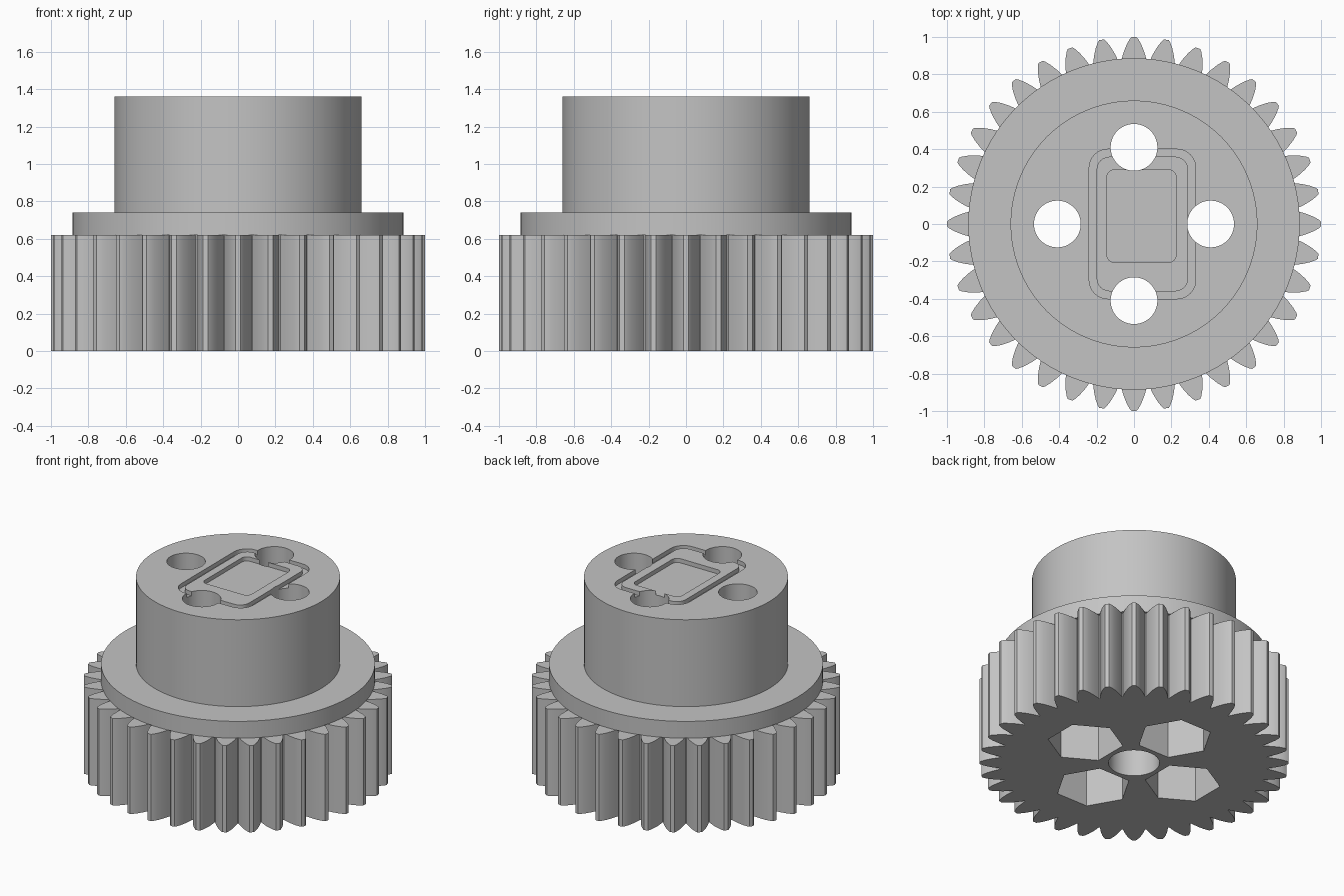
import bpy, bmesh
from math import sin, cos, pi, radians

if "Cube" in bpy.data.objects:
    bpy.data.objects.remove(bpy.data.objects["Cube"])

TEETH = 36
GEAR_TOP, FLANGE_TOP, HUB_TOP = 0.62, 0.74, 1.36
BOLT_DISTANCE = 0.41

grey = bpy.data.materials.new("plain_grey")
grey.use_nodes = True
grey.diffuse_color = (0.55, 0.55, 0.55, 1)
grey.node_tree.nodes["Principled BSDF"].inputs["Base Color"].default_value = grey.diffuse_color


def circle(radius, sides=96, cx=0, cy=0, turn=0):
    return [(cx + radius * cos(turn + 2 * pi * i / sides),
             cy + radius * sin(turn + 2 * pi * i / sides)) for i in range(sides)]


def rounded_rect(x0, x1, y0, y1, r, steps=6):
    corners = [(x1 - r, y1 - r), (x0 + r, y1 - r), (x0 + r, y0 + r), (x1 - r, y0 + r)]
    return [(cx + r * cos(pi / 2 * (q + i / steps)), cy + r * sin(pi / 2 * (q + i / steps)))
            for q, (cx, cy) in enumerate(corners) for i in range(steps + 1)]


def gear_outline():
    # Half of one tooth as (radius, half width), root to tip
    half = [(0.86, 0.072), (0.89, 0.064), (0.92, 0.055), (0.96, 0.039), (0.99, 0.022), (1.0, 0.013)]
    tooth = [(r, -w) for r, w in half] + [(r, w) for r, w in reversed(half)]
    points = []
    for i in range(TEETH):
        a = 2 * pi * i / TEETH
        points += [(r * cos(a) - w * sin(a), r * sin(a) + w * cos(a)) for r, w in tooth]
    return points


def extrude_outlines(name, outlines, z0, z1):
    """Make one object from closed outlines, each raised from z0 to z1."""
    bm = bmesh.new()
    for outline in outlines:
        base = bm.faces.new([bm.verts.new((x, y, z0)) for x, y in outline])
        raised = bmesh.ops.extrude_face_region(bm, geom=[base])["geom"]
        for v in raised:
            if isinstance(v, bmesh.types.BMVert):
                v.co.z = z1
    bmesh.ops.recalc_face_normals(bm, faces=bm.faces)
    mesh = bpy.data.meshes.new(name)
    bm.to_mesh(mesh)
    bm.free()
    mesh.materials.append(grey)
    obj = bpy.data.objects.new(name, mesh)
    bpy.context.collection.objects.link(obj)
    return obj


def select_only(obj):
    bpy.ops.object.select_all(action="DESELECT")
    obj.select_set(True)
    bpy.context.view_layer.objects.active = obj


def cut(obj, cutter):
    select_only(obj)
    mod = obj.modifiers.new("cut", "BOOLEAN")
    mod.operation, mod.solver, mod.object = "DIFFERENCE", "EXACT", cutter
    bpy.ops.object.modifier_apply(modifier=mod.name)


# Solid parts, stacked
gear = extrude_outlines("toothed_wheel", [gear_outline()], 0, GEAR_TOP)
flange = extrude_outlines("flange", [circle(0.886)], GEAR_TOP, FLANGE_TOP)
hub = extrude_outlines("hub", [circle(0.66)], FLANGE_TOP, HUB_TOP)

# Cutters: bolt holes, shaft bore, nut pockets
around = [(BOLT_DISTANCE * cos(k * pi / 2), BOLT_DISTANCE * sin(k * pi / 2), k * pi / 2)
          for k in range(4)]
bolts = extrude_outlines("bolt_hole_cutter", [circle(0.125, 48, x, y) for x, y, a in around], -0.1, 1.5)
bore = extrude_outlines("bore_cutter", [circle(0.165, 64)], -0.1, 1.1)
pockets = extrude_outlines("nut_pocket_cutter",
                           [circle(0.245, 6, x, y, a + pi / 6) for x, y, a in around], -0.1, 0.5)

# Shallow rounded groove and panel on the top face
groove = extrude_outlines("groove_cutter", [rounded_rect(-0.24, 0.33, -0.40, 0.40, 0.10)], 1.33, 1.5)
island = extrude_outlines("groove_island", [rounded_rect(-0.20, 0.29, -0.36, 0.36, 0.07)], 1.2, 1.6)
cut(groove, island)
panel = extrude_outlines("panel_cutter", [rounded_rect(-0.145, 0.225, -0.205, 0.29, 0.04)], 1.33, 1.5)

for part, cutters in ((gear, (pockets, bore, bolts)),
                      (flange, (bore, bolts)),
                      (hub, (groove, panel, bore, bolts))):
    for cutter in cutters:
        cut(part, cutter)

for cutter in (bolts, bore, pockets, groove, island, panel):
    bpy.data.objects.remove(cutter)

# Smooth round walls, crisp edges
for part in (gear, flange, hub):
    select_only(part)
    bpy.ops.object.shade_smooth_by_angle(angle=radians(25))
